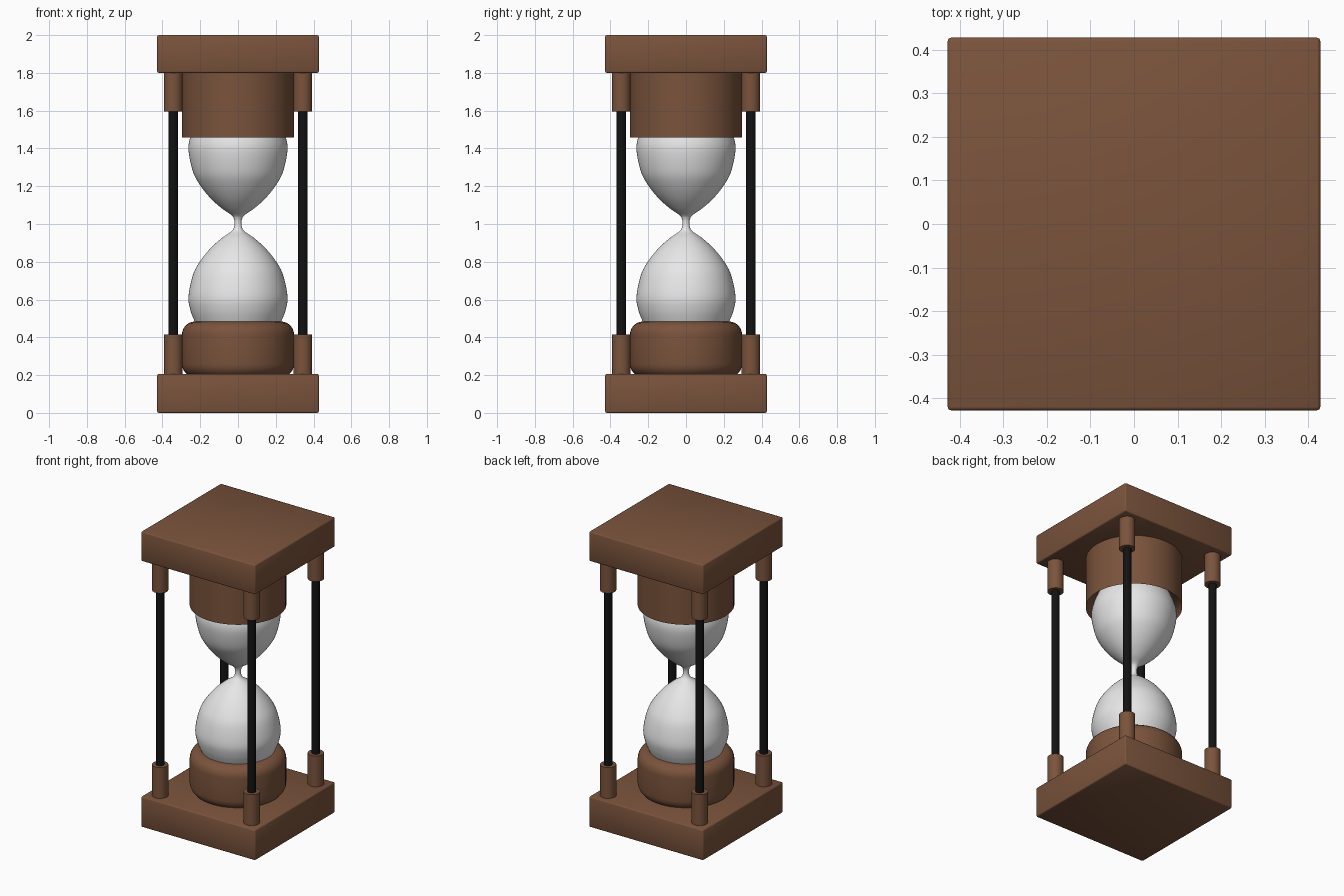
import bpy, bmesh, math
from mathutils import Vector
from mathutils.geometry import interpolate_bezier

if "Cube" in bpy.data.objects:
    bpy.data.objects.remove(bpy.data.objects["Cube"])

MID = 1.004  # height of the glass neck


def material(name, rgb):
    m = bpy.data.materials.new(name)
    m.diffuse_color = (*rgb, 1)
    m.use_nodes = True
    m.node_tree.nodes["Principled BSDF"].inputs["Base Color"].default_value = m.diffuse_color
    return m


WOOD = material("brown wood", (0.195, 0.087, 0.045))
BLACK = material("black rod", (0.006, 0.006, 0.006))
GLASS = material("pale glass", (0.8, 0.8, 0.8))


def finish(name, bm, mat, angle=35):
    bmesh.ops.recalc_face_normals(bm, faces=bm.faces)
    me = bpy.data.meshes.new(name)
    bm.to_mesh(me)
    bm.free()
    me.materials.append(mat)
    ob = bpy.data.objects.new(name, me)
    bpy.context.collection.objects.link(ob)
    bpy.ops.object.select_all(action='DESELECT')
    ob.select_set(True)
    bpy.context.view_layer.objects.active = ob
    bpy.ops.object.shade_smooth_by_angle(angle=math.radians(angle))
    return ob


def lathe(name, profile, mat, segs, x=0, y=0):
    """Turn a list of (radius, z) points around a vertical axis, with closed ends."""
    bm = bmesh.new()
    rings = []
    for r, z in profile:
        rings.append([bm.verts.new((x + r * math.cos(2 * math.pi * i / segs),
                                    y + r * math.sin(2 * math.pi * i / segs), z))
                      for i in range(segs)])
    for a, b in zip(rings, rings[1:]):
        for i in range(segs):
            j = (i + 1) % segs
            bm.faces.new((a[i], a[j], b[j], b[i]))
    bm.faces.new(rings[0])
    bm.faces.new(rings[-1])
    return finish(name, bm, mat)


def plate(name, z0, z1):
    bm = bmesh.new()
    bmesh.ops.create_cube(bm, size=1)
    for v in bm.verts:
        v.co = Vector((v.co.x * 0.856, v.co.y * 0.856, (z0 + z1) / 2 + v.co.z * (z1 - z0)))
    bmesh.ops.bevel(bm, geom=bm.edges[:], offset=0.008, segments=2, profile=0.5, affect='EDGES')
    return finish(name, bm, WOOD, 50)


def rounded_cap(name, z0, z1, r=0.297, c=0.07, n=6):
    arc = [math.pi / 2 * i / n for i in range(n + 1)]
    low = [(r - c + c * math.sin(t), z0 + c - c * math.cos(t)) for t in arc]
    high = [(r - c + c * math.cos(t), z1 - c + c * math.sin(t)) for t in arc]
    return lathe(name, low + high, WOOD, 48)


def smooth_profile(pts, steps=6):
    """Smooth curve through the points."""
    p = [Vector((r, z, 0)) for r, z in pts]
    out = []
    for i in range(len(p) - 1):
        a, b = p[i], p[i + 1]
        ta = (b - p[max(i - 1, 0)]) / 6
        tb = (p[min(i + 2, len(p) - 1)] - a) / 6
        out += interpolate_bezier(a, a + ta, b - tb, b, steps + 1)[:-1]
    out.append(p[-1])
    return [(v.x, v.y) for v in out]


# Square end plates
plate("base_plate", 0.0, 0.206)
plate("top_plate", 1.8, 2.0)

# Rounded wooden caps that hold the glass
rounded_cap("lower_cap", 0.19, 0.484)
rounded_cap("upper_cap", 1.816, 1.528)

# Glass: half profile as (radius, distance from neck), mirrored about the neck
half = [(0.018, 0.0), (0.022, 0.025), (0.037, 0.045), (0.085, 0.078), (0.145, 0.132),
        (0.2, 0.2), (0.238, 0.272), (0.262, 0.385), (0.252, 0.46), (0.225, 0.53)]
full = [(r, MID - d) for r, d in reversed(half)] + [(r, MID + d) for r, d in half[1:]]
lathe("glass_bulbs", smooth_profile(full), GLASS, 64)

# Corner rods with wooden sockets
for sx, side in ((-1, "left"), (1, "right")):
    for sy, end in ((-1, "front"), (1, "back")):
        x, y = 0.343 * sx, 0.343 * sy
        tag = f"{end}_{side}"
        lathe("rod_" + tag, [(0.026, 0.4), (0.026, 1.61)], BLACK, 32, x, y)
        lathe("lower_socket_" + tag, [(0.05, 0.2), (0.05, 0.415)], WOOD, 32, x, y)
        lathe("upper_socket_" + tag, [(0.05, 1.595), (0.05, 1.805)], WOOD, 32, x, y)
